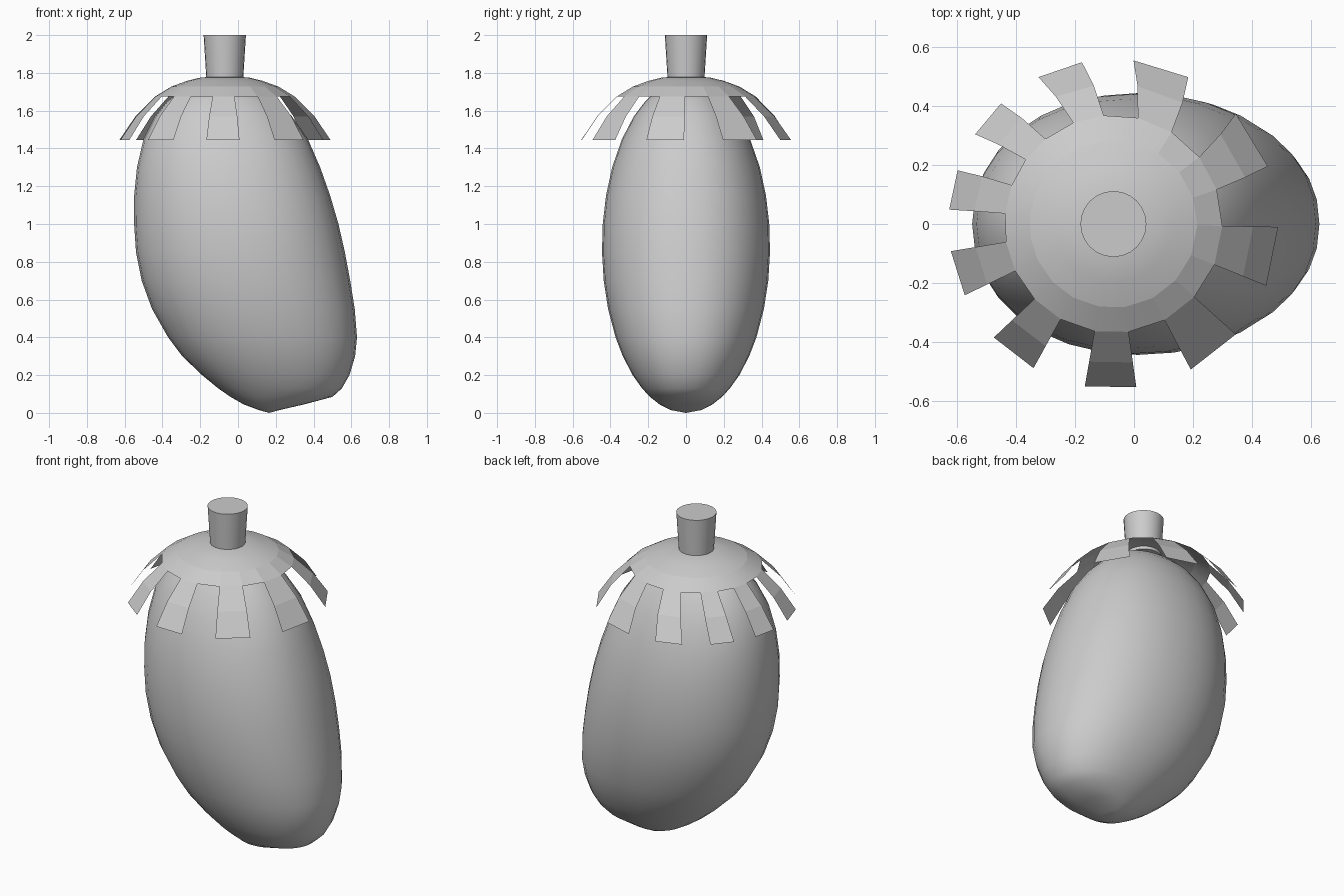
import bpy, bmesh
from math import sin, cos, pi, radians, sqrt

if "Cube" in bpy.data.objects:
    bpy.data.objects.remove(bpy.data.objects["Cube"])

CX = -0.07  # stem axis


def finish(name, bm, smooth_angle):
    bmesh.ops.recalc_face_normals(bm, faces=bm.faces)
    me = bpy.data.meshes.new(name)
    bm.to_mesh(me)
    bm.free()
    ob = bpy.data.objects.new(name, me)
    bpy.context.collection.objects.link(ob)
    bpy.context.view_layer.objects.active = ob
    ob.select_set(True)
    bpy.ops.object.shade_smooth_by_angle(angle=radians(smooth_angle))
    ob.select_set(False)
    return ob


def skin(bm, rings):
    for a, b in zip(rings, rings[1:]):
        n = len(a)
        for i in range(n):
            j = (i + 1) % n
            bm.faces.new((a[i], a[j], b[j], b[i]))


def cap_end(bm, ring, co):
    p = bm.verts.new(co)
    for i in range(len(ring)):
        bm.faces.new((ring[i - 1], ring[i], p))


# Fruit body: leaning stack of oval slices (height, left edge, right edge)
slices = [(0.015, 0.11, 0.22), (0.045, 0.03, 0.35), (0.085, -0.04, 0.50),
          (0.13, -0.105, 0.55), (0.2, -0.19, 0.59), (0.3, -0.295, 0.62),
          (0.4, -0.37, 0.63), (0.55, -0.455, 0.618), (0.7, -0.51, 0.594),
          (0.85, -0.54, 0.566), (1.0, -0.55, 0.532), (1.15, -0.55, 0.488),
          (1.3, -0.535, 0.435), (1.45, -0.50, 0.37), (1.57, -0.44, 0.285),
          (1.65, -0.375, 0.21), (1.70, -0.31, 0.14), (1.735, -0.25, 0.06)]
bm = bmesh.new()
rings = []
N = 32
for z, xl, xr in slices:
    c, rx = (xl + xr) / 2, (xr - xl) / 2
    ry = 0.445 * sqrt(max(0.0, 1 - ((z - 0.88) / 0.88) ** 2))
    ring = []
    for i in range(N):
        a = 2 * pi * i / N
        ca, sa = cos(a), sin(a)
        e = 0.92 if ca > 0 else 0.97
        x = abs(ca) ** e * (1 if ca > 0 else -1)
        y = abs(sa) ** e * (1 if sa > 0 else -1)
        ring.append(bm.verts.new((c + rx * x, ry * y, z)))
    rings.append(ring)
skin(bm, rings)
cap_end(bm, rings[0], (0.165, 0, 0))
cap_end(bm, rings[-1], (-0.09, 0, 1.755))
finish("fruit_body", bm, 60)

# Leafy cap: shallow dome with ten hanging strips of uneven width
angles = [338, 359, 20.5, 42, 63, 83, 101, 117, 133, 147,
          161, 175, 189.5, 205.6, 223.5, 241, 260, 278, 298, 318]


def cap_ring(bm, r, z, t):
    # t blends the angles from dome edge (0) to strip tips (1)
    out = []
    for d in angles:
        a = radians(d - (1 - t) * 6 * max(0, sin(radians(d))))
        out.append(bm.verts.new((CX + r * cos(a), r * sin(a), z)))
    return out


bm = bmesh.new()
dome = [cap_ring(bm, r, z, 0) for r, z in
        [(0.13, 1.775), (0.20, 1.758), (0.285, 1.727), (0.37, 1.675)]]
skin(bm, dome)
cap_end(bm, dome[0], (CX, 0, 1.785))
strips = [dome[-1], cap_ring(bm, 0.475, 1.57, 0.5), cap_ring(bm, 0.56, 1.445, 1)]
for a, b in zip(strips, strips[1:]):
    for i in range(0, 20, 2):
        bm.faces.new((a[i], a[i + 1], b[i + 1], b[i]))
bmesh.ops.delete(bm, geom=[v for v in bm.verts if not v.link_faces], context='VERTS')
finish("leafy_cap", bm, 10)

# Stem: short peg widening to the top
bm = bmesh.new()
bmesh.ops.create_cone(bm, cap_ends=True, segments=24, radius1=0.097, radius2=0.112, depth=0.24)
bmesh.ops.translate(bm, verts=bm.verts, vec=(CX, 0, 1.88))
finish("stem", bm, 30)
